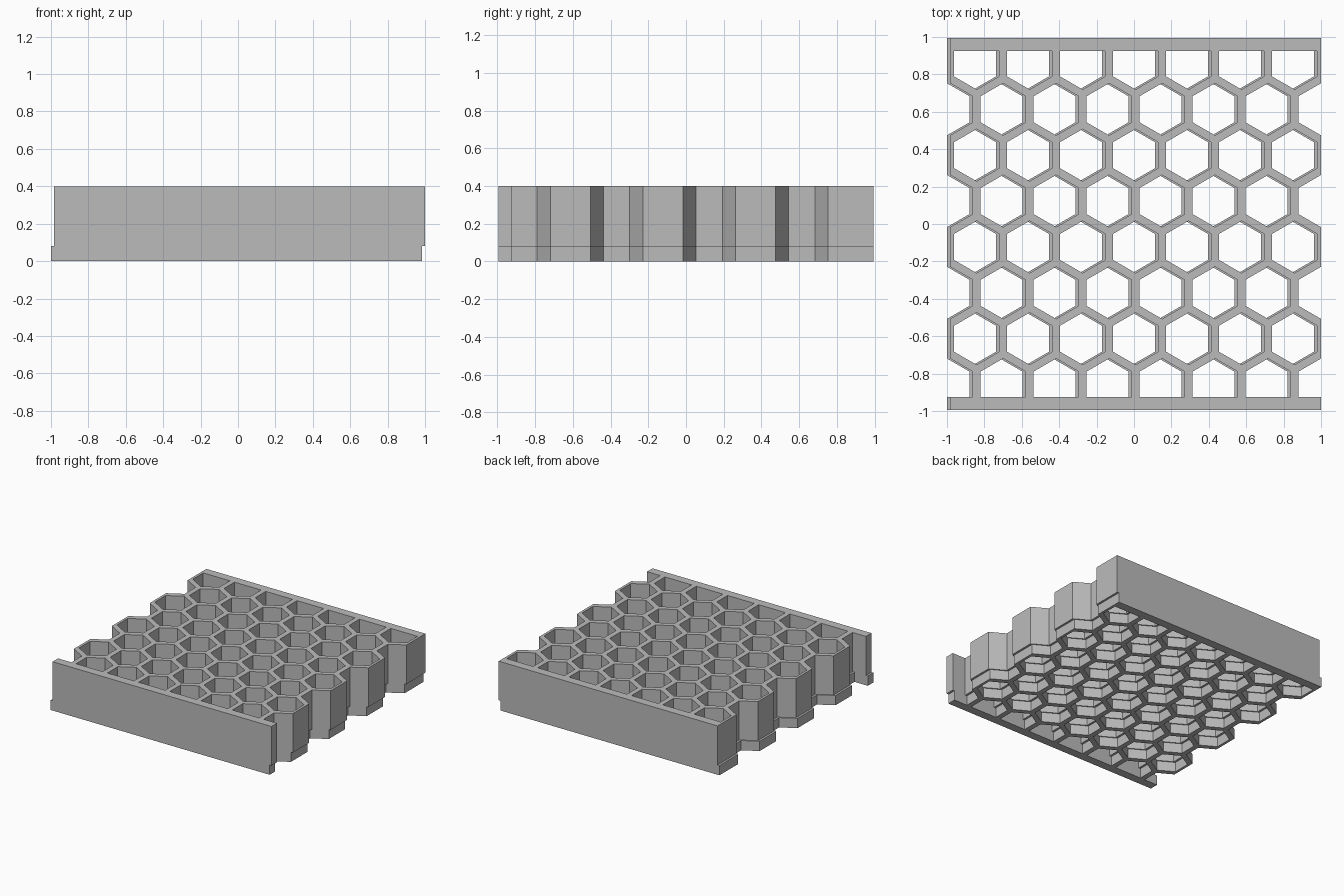
import bpy
import bmesh
from math import sqrt

cube = bpy.data.objects.get("Cube")
if cube:
    bpy.data.objects.remove(cube, do_unlink=True)

PITCH = 1.983 / 7           # distance between neighbouring cells
ROW = PITCH * sqrt(3) / 2   # distance between rows
WALL = 0.042
HALF_X = PITCH * 3.5
HALF_Y = 0.995
RIM_Y = 0.924               # inner face of the front and back rims
SHIFT = 0.0085              # sideways offset of each layer

grey = bpy.data.materials.new("light_grey")
grey.use_nodes = True
colour = (0.5, 0.5, 0.5, 1)
grey.diffuse_color = colour
grey.node_tree.nodes["Principled BSDF"].inputs["Base Color"].default_value = colour


def add_prism(bm, outline, z0, z1):
    """Extrude a counter-clockwise outline from z0 to z1."""
    low = [bm.verts.new((x, y, z0)) for x, y in outline]
    high = [bm.verts.new((x, y, z1)) for x, y in outline]
    bm.faces.new(low[::-1])
    bm.faces.new(high)
    n = len(outline)
    for i in range(n):
        j = (i + 1) % n
        bm.faces.new((low[i], low[j], high[j], high[i]))


def make_object(name, bm):
    mesh = bpy.data.meshes.new(name)
    bm.to_mesh(mesh)
    bm.free()
    mesh.materials.append(grey)
    obj = bpy.data.objects.new(name, mesh)
    bpy.context.collection.objects.link(obj)
    return obj


def hexagon(cx, cy):
    """Pointed-top cell outline, cut flat where it meets a rim."""
    a = (PITCH - WALL) / 2
    r = a * 2 / sqrt(3)
    corners = [(a, -r / 2), (a, r / 2), (0, r), (-a, r / 2), (-a, -r / 2), (0, -r)]
    return [(cx + x, max(-RIM_Y, min(RIM_Y, cy + y))) for x, y in corners]


def honeycomb_layer(name, z0, z1, dx):
    slab = bmesh.new()
    add_prism(slab, [(dx - HALF_X, -HALF_Y), (dx + HALF_X, -HALF_Y),
                     (dx + HALF_X, HALF_Y), (dx - HALF_X, HALF_Y)], z0, z1)
    layer = make_object(name, slab)

    # Cells: rows of seven alternate with rows of six plus two open half cells
    cells = bmesh.new()
    for row in range(8):
        count = 8 - row % 2
        for col in range(count):
            cx = dx + (col - (count - 1) / 2) * PITCH
            add_prism(cells, hexagon(cx, (row - 3.5) * ROW), z0 - 0.1, z1 + 0.1)
    cutter = make_object("cell_cutter", cells)
    cutter.hide_render = True

    cut = layer.modifiers.new("cells", "BOOLEAN")
    cut.operation = "DIFFERENCE"
    cut.solver = "EXACT"
    cut.object = cutter
    bpy.context.view_layer.update()
    evaluated = layer.evaluated_get(bpy.context.evaluated_depsgraph_get())
    mesh = bpy.data.meshes.new_from_object(evaluated)
    layer.modifiers.clear()
    layer.data = mesh
    mesh.name = name
    bpy.data.objects.remove(cutter, do_unlink=True)
    return layer


# Thin base layer and tall upper layer, slightly offset to form a lap joint
honeycomb_layer("base_honeycomb", 0, 0.08, -SHIFT)
honeycomb_layer("upper_honeycomb", 0.08, 0.4, SHIFT)
